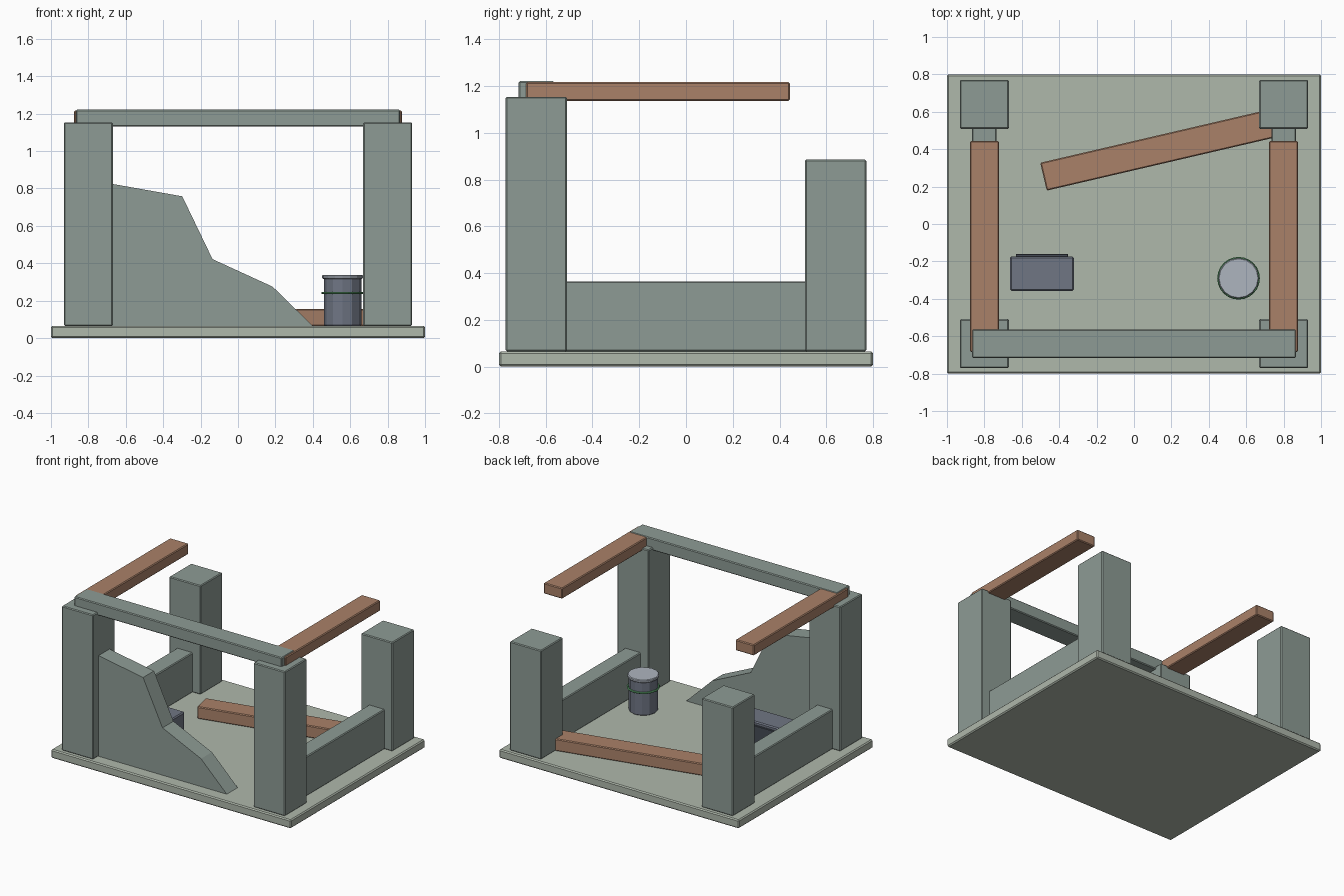
import bpy, bmesh
from math import radians, cos, sin

if "Cube" in bpy.data.objects:
    bpy.data.objects.remove(bpy.data.objects["Cube"])


def material(name, rgb):
    m = bpy.data.materials.new(name)
    m.diffuse_color = (*rgb, 1)
    m.use_nodes = True
    m.node_tree.nodes["Principled BSDF"].inputs["Base Color"].default_value = m.diffuse_color
    return m


FLOOR = material("pale_stone", (0.43, 0.48, 0.41))
STONE = material("grey_green_stone", (0.27, 0.33, 0.30))
WOOD = material("brown_wood", (0.40, 0.22, 0.14))
METAL = material("blue_grey_metal", (0.16, 0.18, 0.23))
DARK = material("dark_panel", (0.06, 0.07, 0.09))
LID = material("light_metal", (0.42, 0.46, 0.52))
GREEN = material("green_band", (0.12, 0.42, 0.17))


def finish(name, bm, mat, bevel=0.0):
    bmesh.ops.recalc_face_normals(bm, faces=bm.faces)
    me = bpy.data.meshes.new(name)
    bm.to_mesh(me)
    bm.free()
    ob = bpy.data.objects.new(name, me)
    bpy.context.collection.objects.link(ob)
    me.materials.append(mat)
    if bevel:
        mod = ob.modifiers.new("bevel", 'BEVEL')
        mod.width = bevel
        mod.segments = 1
        mod.limit_method = 'ANGLE'
    return ob


def box(name, x, y, z, mat, bevel=0.006):
    """Box from (min, max) ranges, with its origin in its middle."""
    bm = bmesh.new()
    bmesh.ops.create_cube(bm, size=1)
    bmesh.ops.scale(bm, verts=bm.verts, vec=(x[1] - x[0], y[1] - y[0], z[1] - z[0]))
    ob = finish(name, bm, mat, bevel)
    ob.location = [(r[0] + r[1]) / 2 for r in (x, y, z)]
    return ob


def cylinder(name, center, radius, z, mat, sides, bevel):
    bm = bmesh.new()
    bmesh.ops.create_cone(bm, cap_ends=True, segments=sides, radius1=radius,
                          radius2=radius, depth=z[1] - z[0])
    ob = finish(name, bm, mat, bevel)
    ob.location = (*center, (z[0] + z[1]) / 2)
    return ob


# Floor slab
F = 0.065
box("floor_slab", (-1, 1), (-0.8, 0.8), (0, F), FLOOR, 0.008)

# Corner posts, low side walls and roof side beams, mirrored left and right
for side, s in (("left", -1), ("right", 1)):
    def span(a, b):
        return sorted((s * a, s * b))
    box(f"{side}_front_post", span(0.669, 0.931), (-0.771, -0.509), (F, 1.154), STONE)
    box(f"{side}_back_post", span(0.669, 0.931), (0.509, 0.771), (F, 0.886), STONE)
    box(f"{side}_low_wall", span(0.734, 0.866), (-0.53, 0.53), (F, 0.365), STONE)
    box(f"{side}_roof_beam", span(0.722, 0.877), (-0.684, 0.444), (1.136, 1.217), WOOD)

# Front roof beam
box("front_roof_beam", (-0.866, 0.866), (-0.716, -0.563), (1.131, 1.221), STONE)

# Broken front wall: stepped profile extruded in y
profile = [(-0.69, F), (0.4, F), (0.185, 0.275), (-0.136, 0.422),
           (-0.298, 0.758), (-0.67, 0.824), (-0.69, 0.827)]
bm = bmesh.new()
face = bm.faces.new([bm.verts.new((x, -0.705, z)) for x, z in profile])
ext = bmesh.ops.extrude_face_region(bm, geom=[face])
bmesh.ops.translate(bm, vec=(0, 0.13, 0),
                    verts=[v for v in ext["geom"] if isinstance(v, bmesh.types.BMVert)])
finish("broken_front_wall", bm, STONE)

# Fallen beam, lying turned on the floor
length, turn = 1.25, radians(13.1)
beam = box("fallen_beam", (-length / 2, length / 2), (-0.0765, 0.0765), (F, 0.156), WOOD)
beam.rotation_euler.z = turn
beam.location.x = -0.484 + cos(turn) * length / 2
beam.location.y = 0.253 + sin(turn) * length / 2

# Crate with a dark panel on its back
box("crate", (-0.663, -0.322), (-0.357, -0.173), (F, 0.292), METAL, 0.008)
box("crate_panel", (-0.632, -0.353), (-0.18, -0.160), (0.105, 0.268), DARK, 0.002)

# Barrel with lid and thin green band
spot = (0.559, -0.29)
cylinder("barrel", spot, 0.1, (F, 0.32), METAL, 12, 0.005)
cylinder("barrel_lid", spot, 0.109, (0.316, 0.338), LID, 16, 0.005)
bpy.ops.mesh.primitive_torus_add(location=(*spot, 0.241), major_segments=24,
                                 minor_segments=6, major_radius=0.107, minor_radius=0.007)
band = bpy.context.object
band.name = "barrel_band"
band.data.materials.append(GREEN)
